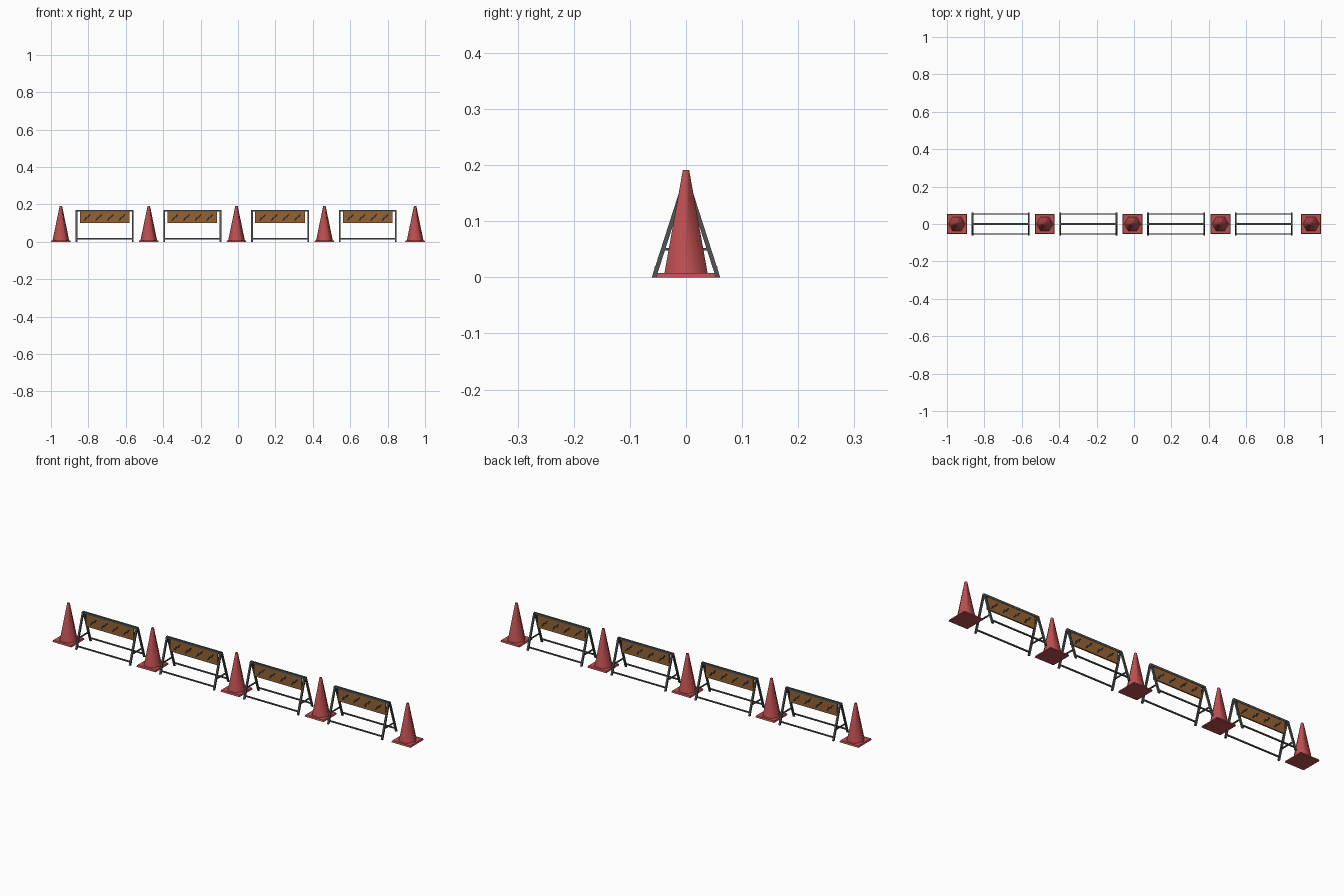
import bpy, bmesh, math
from mathutils import Matrix

if "Cube" in bpy.data.objects:
    bpy.data.objects.remove(bpy.data.objects["Cube"])


def material(name, rgb):
    m = bpy.data.materials.new(name)
    lin = [(c / 255 / 12.92 if c < 11 else ((c / 255 + 0.055) / 1.055) ** 2.4) for c in rgb]
    m.diffuse_color = (*lin, 1)
    m.use_nodes = True
    m.node_tree.nodes["Principled BSDF"].inputs["Base Color"].default_value = m.diffuse_color
    return m


RED = material("cone red", (188, 78, 80))
METAL = material("dark metal", (82, 84, 84))
WOOD = material("board brown", (148, 99, 52))
DARK = material("marking black", (42, 42, 46))


def finish(name, bm, mat, smooth=False):
    bmesh.ops.recalc_face_normals(bm, faces=bm.faces[:])
    me = bpy.data.meshes.new(name)
    bm.to_mesh(me)
    bm.free()
    me.materials.append(mat)
    ob = bpy.data.objects.new(name, me)
    bpy.context.collection.objects.link(ob)
    if smooth:
        bpy.context.view_layer.objects.active = ob
        ob.select_set(True)
        bpy.ops.object.shade_smooth_by_angle(angle=math.radians(65))
        ob.select_set(False)
    return ob


def add_box(bm, c, s):
    m = Matrix.Translation(c) @ Matrix.Diagonal((*s, 1))
    return bmesh.ops.create_cube(bm, size=1, matrix=m)["verts"]


def cone(x):
    # tapered square foot
    bm = bmesh.new()
    for v in add_box(bm, (0, 0, 0.004), (0.106, 0.106, 0.008)):
        if v.co.z > 0.005:
            v.co.x *= 0.95
            v.co.y *= 0.95
        v.co.x += x
    finish("cone_foot", bm, RED)
    # six-sided body, corners along x
    bm = bmesh.new()
    rings = [[bm.verts.new((x + r * math.cos(i * math.pi / 3), r * math.sin(i * math.pi / 3), z))
              for i in range(6)] for r, z in ((0.0445, 0.007), (0.0065, 0.191))]
    for i in range(6):
        j = (i + 1) % 6
        bm.faces.new((rings[0][i], rings[0][j], rings[1][j], rings[1][i]))
    bm.faces.new(rings[0])
    bm.faces.new(rings[1])
    finish("cone_body", bm, RED, smooth=True)


def barrier(x):
    # sloping legs, with a tie across each end
    bm = bmesh.new()
    for sx in (-1, 1):
        for sy in (-1, 1):
            for v in add_box(bm, (x + sx * 0.150, 0, 0.084), (0.009, 0.008, 0.168)):
                v.co.y += sy * (0.057 - 0.054 * v.co.z / 0.168)
        add_box(bm, (x + sx * 0.150, 0, 0.050), (0.006, 0.080, 0.005))
    finish("barrier_legs", bm, METAL)
    # top rail and the two low rails
    bm = bmesh.new()
    add_box(bm, (x, 0, 0.1655), (0.309, 0.010, 0.010))
    for sy in (-1, 1):
        add_box(bm, (x, sy * 0.0535, 0.016), (0.300, 0.006, 0.006))
    finish("barrier_rails", bm, METAL)
    # hanging board
    bm = bmesh.new()
    add_box(bm, (x, 0, 0.131), (0.266, 0.007, 0.062))
    finish("barrier_board", bm, WOOD)
    # slanted zigzag markings on both faces
    outline = [(-0.021, -0.020), (-0.009, -0.015), (0.001, 0.000), (0.007, -0.002),
               (0.021, 0.020), (0.009, 0.015), (-0.001, 0.001), (-0.007, 0.003)]
    bm = bmesh.new()
    for side in (-1, 1):
        for k in range(4):
            cx = (k - 1.5) * 0.062
            f = bm.faces.new([bm.verts.new((x - side * (cx + px), side * 0.0034, 0.130 + pz))
                              for px, pz in outline])
            ext = bmesh.ops.extrude_face_region(bm, geom=[f])["geom"]
            for v in ext:
                if isinstance(v, bmesh.types.BMVert):
                    v.co.y += side * 0.001
    finish("board_markings", bm, DARK)


for cx in (-0.947, -0.477, -0.008, 0.462, 0.947):
    cone(cx)
for i in range(4):
    barrier(-0.713 + 0.469 * i)
